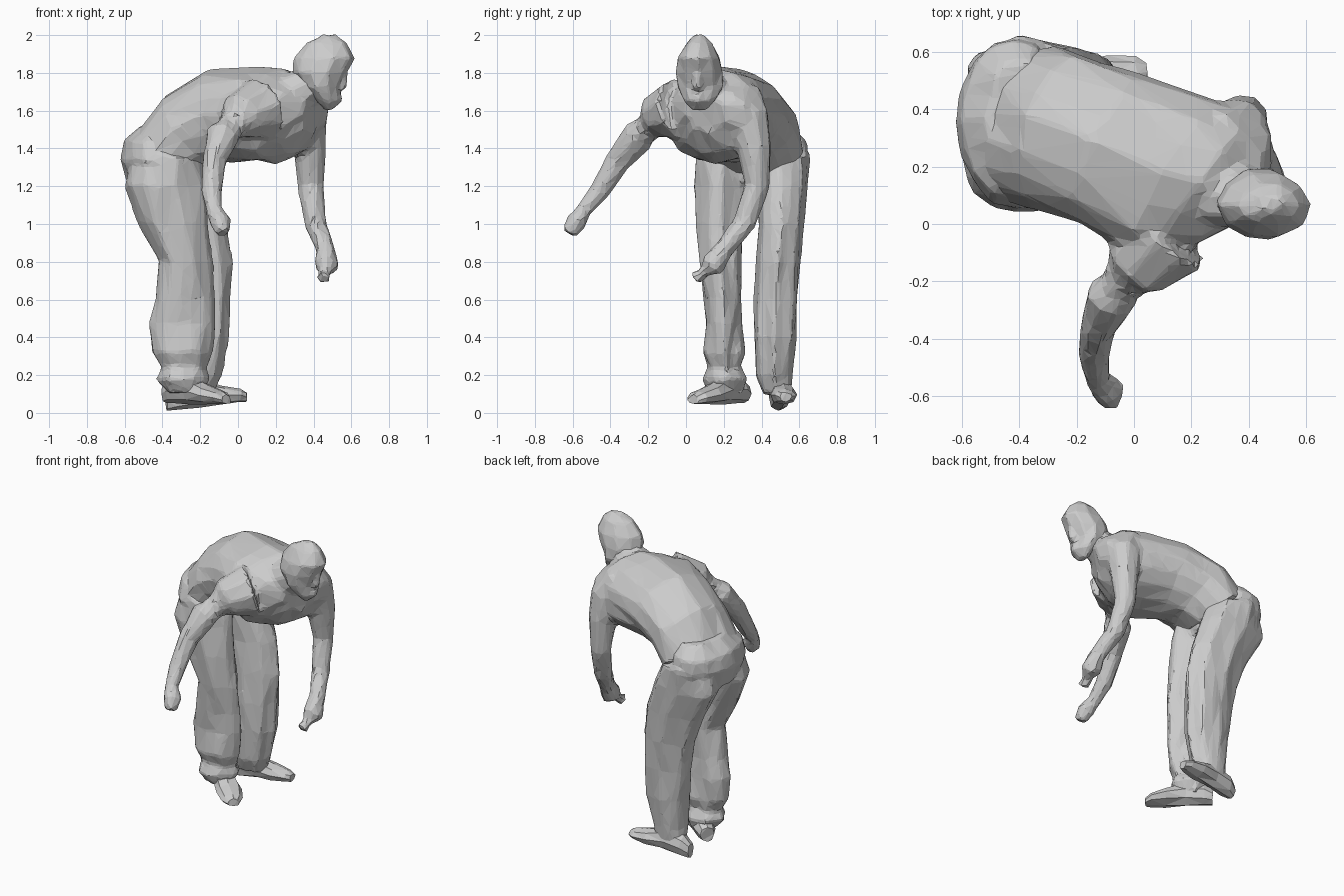
import bpy, bmesh, math, random
from mathutils import Vector

random.seed(4)
cube = bpy.data.objects.get("Cube")
if cube:
    bpy.data.objects.remove(cube)

grey = bpy.data.materials.new("plain_grey")
grey.use_nodes = True
GREY = (0.6, 0.6, 0.6, 1)
grey.diffuse_color = GREY
grey.node_tree.nodes["Principled BSDF"].inputs["Base Color"].default_value = GREY
Z = Vector((0, 0, 1))


def loft(bm, rings, sides=14, fold=0.0, jitter=0.0):
    """Skin a closed tube over rings of (centre, half axis, half axis)."""
    folds = [1 + random.uniform(-fold, fold) for _ in range(sides)]
    loops = []
    for c, u, v in rings:
        loop = []
        for k in range(sides):
            a = 2 * math.pi * k / sides
            p = c + (u * math.cos(a) + v * math.sin(a)) * folds[k]
            loop.append(bm.verts.new(p + Vector([random.uniform(-jitter, jitter) for _ in range(3)])))
        loops.append(loop)
    faces = [bm.faces.new(loops[0]), bm.faces.new(loops[-1])]
    for a, b in zip(loops, loops[1:]):
        for k in range(sides):
            n = (k + 1) % sides
            faces.append(bm.faces.new((a[k], a[n], b[n], b[k])))
    bmesh.ops.recalc_face_normals(bm, faces=faces)


def levels(rows):
    """Horizontal rings from height and x, y limits."""
    return [(Vector(((x0 + x1) / 2, (y0 + y1) / 2, z)),
             Vector(((x1 - x0) / 2, 0, 0)), Vector((0, (y1 - y0) / 2, 0)))
            for z, x0, x1, y0, y1 in rows]


def tube(rows):
    """Round rings square to a path of x, y, z, radius."""
    pts = [Vector(r[:3]) for r in rows]
    rings = []
    for i, p in enumerate(pts):
        d = (pts[min(i + 1, len(pts) - 1)] - pts[max(i - 1, 0)]).normalized()
        u = d.orthogonal().normalized()
        rings.append((p, u * rows[i][3], d.cross(u) * rows[i][3]))
    return rings


def trunk(rows):
    """Leaning rings: centre, side angle, half width, half depth, pitch."""
    rings = []
    for x, y, z, turn, w, h, pitch in rows:
        t, p = math.radians(turn), math.radians(pitch)
        side = Vector((math.cos(t), math.sin(t), 0))
        back = Z.cross(side)
        rings.append((Vector((x, y, z)), side * w, (back * math.cos(p) + Z * math.sin(p)) * h))
    return rings


def finish(name, bm, voxel=0.0, ratio=1.0):
    mesh = bpy.data.meshes.new(name)
    bmesh.ops.triangulate(bm, faces=[f for f in bm.faces if len(f.verts) > 3])
    bm.to_mesh(mesh)
    bm.free()
    obj = bpy.data.objects.new(name, mesh)
    bpy.context.collection.objects.link(obj)
    mesh.materials.append(grey)
    if voxel:
        fuse = obj.modifiers.new("fuse", "REMESH")
        fuse.mode, fuse.voxel_size = "VOXEL", voxel
        facet = obj.modifiers.new("facet", "DECIMATE")
        facet.ratio = ratio
    return obj


# Bent torso with both hanging arms and the neck
bm = bmesh.new()
loft(bm, trunk([
    (-.37, .35, 1.36, 72, .28, .19, 35),
    (-.25, .32, 1.50, 70, .28, .23, 50),
    (-.09, .26, 1.57, 66, .28, .25, 75),
    (.10, .18, 1.58, 60, .31, .25, 90),
    (.22, .15, 1.57, 57, .32, .25, 95),
    (.33, .12, 1.56, 55, .25, .19, 100),
    (.41, .10, 1.59, 55, .12, .10, 100)]), 16, jitter=.012)
loft(bm, tube([
    (.28, .28, 1.66, .13), (.36, .33, 1.55, .115), (.38, .36, 1.40, .09),
    (.385, .375, 1.20, .07), (.41, .31, 1.0, .06), (.46, .20, .87, .05),
    (.47, .14, .78, .065), (.45, .05, .71, .045)]), 9, jitter=.005)
loft(bm, tube([
    (.12, -.03, 1.61, .17), (.01, -.15, 1.57, .125), (-.08, -.25, 1.47, .09),
    (-.125, -.36, 1.33, .065), (-.14, -.46, 1.17, .055), (-.125, -.54, 1.07, .045),
    (-.09, -.58, 1.01, .058), (-.08, -.62, .95, .04)]), 9, jitter=.005)
loft(bm, tube([(.24, .12, 1.66, .14), (.34, .10, 1.71, .115), (.42, .09, 1.76, .10)]), 9)
finish("torso_and_arms", bm, .02, .12)

# Head tipped forward, with brow, nose and chin
bm = bmesh.new()
loft(bm, levels([
    (2.0, .44, .52, .04, .10), (1.96, .36, .58, 0, .14), (1.88, .30, .62, -.05, .18),
    (1.80, .29, .58, -.055, .20), (1.72, .35, .54, -.05, .20),
    (1.65, .42, .54, -.01, .15), (1.60, .46, .50, .04, .10)]), 10, jitter=.007)
loft(bm, tube([(.57, .06, 1.80, .015), (.55, .06, 1.73, .03), (.53, .06, 1.71, .02)]), 5)
loft(bm, tube([(.50, .06, 1.67, .045), (.55, .06, 1.66, .02)]), 5)
finish("head", bm, .014, .12)

# Loose trousers: two legs and the seat
bm = bmesh.new()
loft(bm, levels([
    (1.36, -.56, -.20, .06, .36), (1.2, -.60, -.19, .045, .35), (1.0, -.53, -.16, .06, .30),
    (.8, -.42, -.14, .08, .29), (.6, -.45, -.13, .10, .29), (.47, -.48, -.13, .10, .30),
    (.32, -.46, -.14, .09, .31), (.24, -.41, -.17, .12, .29), (.18, -.43, -.16, .09, .32),
    (.1, -.37, -.2, .12, .3)]), 15, .06, .012)
loft(bm, levels([
    (1.36, -.56, -.20, .34, .65), (1.2, -.59, -.14, .37, .645), (1.0, -.48, -.06, .38, .62),
    (.8, -.40, -.03, .37, .60), (.6, -.36, -.04, .36, .59), (.4, -.34, -.05, .36, .58),
    (.2, -.33, -.09, .37, .57), (.1, -.32, -.13, .40, .56)]), 15, .05, .01)
loft(bm, levels([
    (1.22, -.58, -.22, .10, .62), (1.34, -.625, -.2, .06, .65), (1.44, -.60, -.24, .09, .64),
    (1.52, -.51, -.3, .17, .57)]), 16, .02, .01)
finish("trousers", bm, .018, .12)


# Shoes, each from heel to toe
def shoe(name, heel, toe, half):
    bm = bmesh.new()
    heel, toe = Vector(heel), Vector(toe)
    side = Z.cross(toe - heel).normalized() * half
    rings = []
    for t, w, h in ((0, .6, .10), (.12, .9, .14), (.4, .9, .15), (.7, 1.1, .10), (.92, .9, .07), (1, .5, .05)):
        rings.append((heel.lerp(toe, t) + Z * h / 2, side * w, Z * h / 2))
    loft(bm, rings, 8, jitter=.004)
    finish(name, bm)


shoe("right_shoe", (-.38, .31, .05), (-.06, .04, .045), .075)
shoe("left_shoe", (-.38, .49, .01), (.045, .53, .06), .065)
